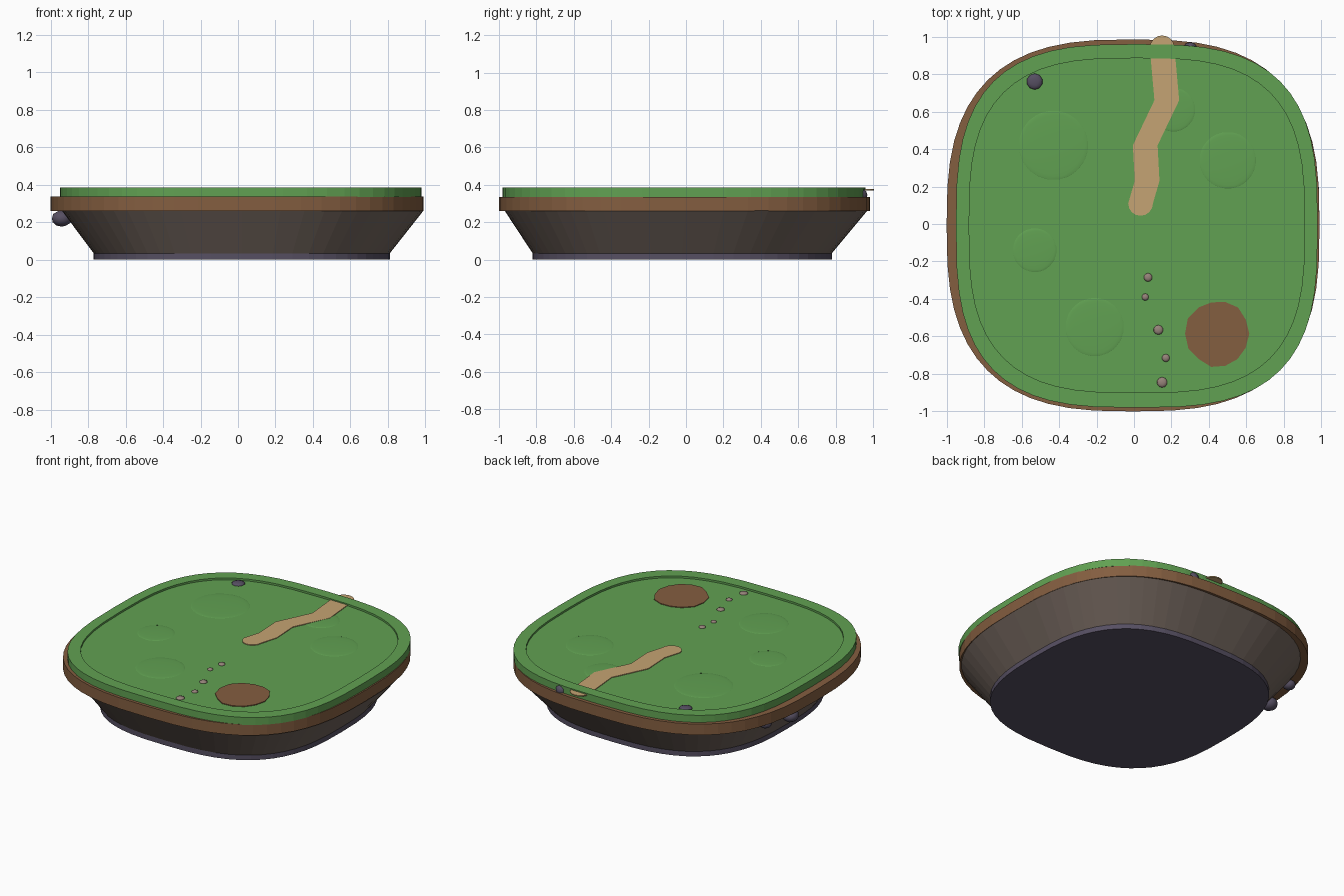
import bpy, bmesh, math, random
from mathutils import Vector

random.seed(4)
if "Cube" in bpy.data.objects:
    bpy.data.objects.remove(bpy.data.objects["Cube"])


def material(name, r, g, b):
    lin = [((c / 255 + 0.055) / 1.055) ** 2.4 for c in (r, g, b)] + [1]
    mat = bpy.data.materials.new(name)
    mat.use_nodes = True
    mat.diffuse_color = lin
    mat.node_tree.nodes["Principled BSDF"].inputs["Base Color"].default_value = lin
    return mat


GRASS = material("grass green", 97, 161, 82)
DIRT = material("soil brown", 132, 94, 64)
ROCK = material("rock grey brown", 114, 101, 93)
SLATE = material("slate purple", 86, 79, 98)
SAND = material("path sand", 197, 164, 115)
PEBBLE = material("pebble grey", 150, 131, 122)


def finish(name, bm, mat, smooth=False):
    bmesh.ops.recalc_face_normals(bm, faces=bm.faces)
    mesh = bpy.data.meshes.new(name)
    bm.to_mesh(mesh)
    bm.free()
    mesh.materials.append(mat)
    obj = bpy.data.objects.new(name, mesh)
    bpy.context.collection.objects.link(obj)
    if smooth:
        mesh.shade_smooth()
    return obj


def rounded_square(x0, x1, y0, y1, z, power, sides=56):
    """Superellipse ring filling the given bounds."""
    pts = []
    for i in range(sides):
        a = math.tau * i / sides
        c, s = math.cos(a), math.sin(a)
        px = math.copysign(abs(c) ** (2 / power), c)
        py = math.copysign(abs(s) ** (2 / power), s)
        pts.append(((x0 + x1) / 2 + px * (x1 - x0) / 2,
                    (y0 + y1) / 2 + py * (y1 - y0) / 2, z))
    return pts


def loft(name, rings, mat):
    """Skin a stack of rings and cap both ends."""
    bm = bmesh.new()
    loops = [[bm.verts.new(p) for p in ring] for ring in rings]
    for low, high in zip(loops, loops[1:]):
        for i in range(len(low)):
            j = (i + 1) % len(low)
            bm.faces.new((low[i], low[j], high[j], high[i]))
    bm.faces.new(loops[0])
    bm.faces.new(loops[-1])
    return finish(name, bm, mat)


def plate(name, outline, bottom, top, mat):
    return loft(name, [[(x, y, z) for x, y in outline] for z in (bottom, top)], mat)


def ball(name, centre, radius, mat, flat=1.0, detail=2, smooth=True):
    bm = bmesh.new()
    bmesh.ops.create_icosphere(bm, subdivisions=detail, radius=radius)
    for v in bm.verts:
        v.co.z *= flat
        v.co += Vector(centre)
    return finish(name, bm, mat, smooth)


# Layered ground: slate foot, tapering rock, soil band, rimmed grass
foot = (-0.77, 0.81, -0.82, 0.78)
loft("slate_foot", [rounded_square(*foot, z, 2.8) for z in (0, 0.035)], SLATE)
loft("rock_base", [rounded_square(*foot, 0.034, 2.8),
                   rounded_square(-0.94, 0.99, -0.97, 0.97, 0.262, 2.8)], ROCK)
loft("soil_band", [rounded_square(-1, 0.99, -1, 0.985, z, 2.8)
                   for z in (0.26, 0.336)], DIRT)
turf = (-0.95, 0.98, -0.98, 0.96)
lawn = (-0.88, 0.91, -0.9, 0.885)
loft("grass_top", [rounded_square(*turf, 0.334, 3), rounded_square(*turf, 0.385, 3),
                   rounded_square(*lawn, 0.385, 3), rounded_square(*lawn, 0.372, 3)], GRASS)

# Winding path with rounded ends
centres = [(0.035, 0.11), (0.07, 0.23), (0.06, 0.42), (0.175, 0.66), (0.155, 0.885), (0.15, 0.94)]
half = 0.066


def end_cap(centre, start):
    return [(centre[0] + half * math.cos(start + math.pi * i / 8),
             centre[1] + half * math.sin(start + math.pi * i / 8)) for i in range(9)]


outline = end_cap(centres[0], math.pi)
outline += [(x + half, y) for x, y in centres[1:-1]]
outline += end_cap(centres[-1], 0)
outline += [(x - half, y) for x, y in reversed(centres[1:-1])]
plate("sand_path", outline, 0.37, 0.377, SAND)

# Bare soil patch with an uneven edge
patch = []
for i in range(14):
    a = math.tau * i / 14
    r = 0.172 + random.uniform(-0.012, 0.01)
    patch.append((0.45 + r * math.cos(a), -0.585 + 1.06 * r * math.sin(a)))
plate("soil_patch", patch, 0.37, 0.377, DIRT)

# Very low grassy mounds
for i, (x, y, r) in enumerate([(-0.43, 0.42, 0.19), (-0.53, -0.14, 0.12), (-0.21, -0.55, 0.16),
                               (0.5, 0.34, 0.155), (0.21, 0.61, 0.12)]):
    ball(f"grass_mound_{i + 1}", (x, y, 0.371), r, GRASS, flat=0.005 / r, detail=3)

# Stepping pebbles
for i, (x, y, r) in enumerate([(0.075, -0.285, 0.023), (0.06, -0.39, 0.019), (0.13, -0.565, 0.026),
                               (0.17, -0.715, 0.021), (0.15, -0.845, 0.028)]):
    ball(f"pebble_{i + 1}", (x, y, 0.373), r, PEBBLE, flat=0.011 / r)

# Slate boulders on the lawn, the back edge and the rock side
ball("lawn_boulder", (-0.53, 0.76, 0.372), 0.043, SLATE, flat=0.3)
ball("edge_boulder", (0.3, 0.93, 0.345), 0.04, SLATE)
ball("side_boulder_large", (-0.94, 0.2, 0.22), 0.055, SLATE, flat=0.8)
ball("side_boulder_small", (-0.91, 0.43, 0.245), 0.042, SLATE, flat=0.8)
